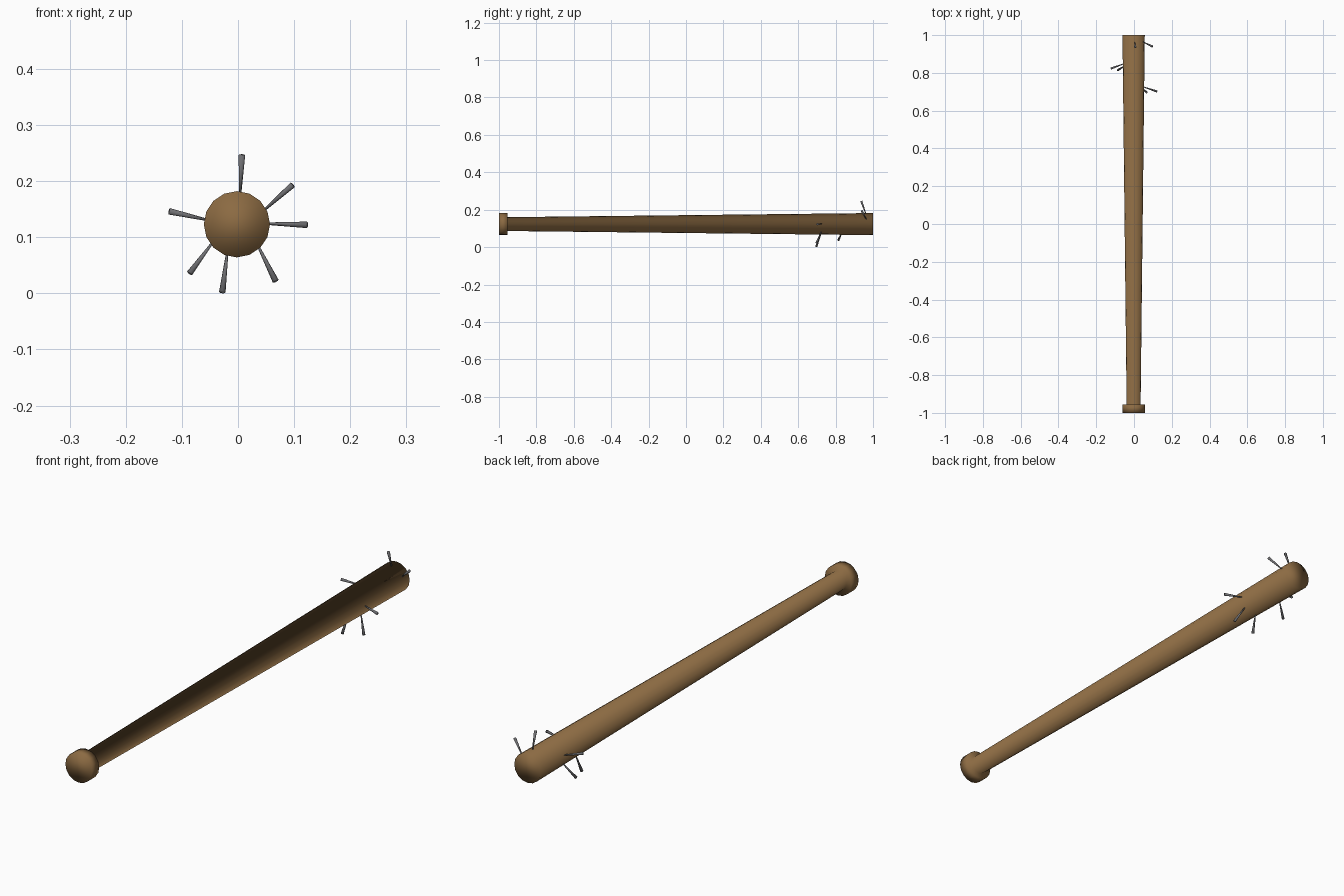
import bpy, bmesh, math
from mathutils import Vector

if "Cube" in bpy.data.objects:
    bpy.data.objects.remove(bpy.data.objects["Cube"])

CX, CZ, SIDES = -0.002, 0.123, 16


def material(name, color):
    m = bpy.data.materials.new(name)
    m.diffuse_color = (*color, 1)
    m.use_nodes = True
    m.node_tree.nodes["Principled BSDF"].inputs["Base Color"].default_value = m.diffuse_color
    return m


wood = material("wood", (0.26, 0.145, 0.055))
steel = material("steel", (0.16, 0.16, 0.17))


def add_object(name, bm, mat):
    bmesh.ops.recalc_face_normals(bm, faces=bm.faces)
    for f in bm.faces:
        f.smooth = True
    mesh = bpy.data.meshes.new(name)
    bm.to_mesh(mesh)
    bm.free()
    mesh.materials.append(mat)
    ob = bpy.data.objects.new(name, mesh)
    bpy.context.collection.objects.link(ob)
    return ob


def loft(name, rings, sides, mat):
    """Skin circles given as (centre, radius) along one straight axis."""
    bm = bmesh.new()
    axis = (rings[-1][0] - rings[0][0]).normalized()
    up = Vector((0, 0, 1)) if abs(axis.z) < 0.9 else Vector((1, 0, 0))
    u = axis.cross(up).normalized()
    v = u.cross(axis)
    loops = []
    for c, r in rings:
        angles = [2 * math.pi * i / sides for i in range(sides)]
        loops.append([bm.verts.new(c + r * (u * math.cos(a) + v * math.sin(a))) for a in angles])
    for a, b in zip(loops, loops[1:]):
        for i in range(sides):
            j = (i + 1) % sides
            bm.faces.new((a[i], a[j], b[j], b[i]))
    bm.faces.new(loops[0])
    bm.faces.new(loops[-1])
    return add_object(name, bm, mat)


# Bat: knob, step down to the handle, long taper out to the barrel end
profile = [(-1.0, 0.059), (-0.955, 0.059), (-0.955, 0.037), (1.0, 0.059)]
loft("bat", [(Vector((CX, y, CZ)), r) for y, r in profile], SIDES, wood)

# Nails: (surface point, outer head), thin inside the wood and wider at the head
nails = [
    ((0.004, 0.960, 0.182), (0.007, 0.937, 0.246)),
    ((0.050, 0.963, 0.151), (0.097, 0.940, 0.193)),
    ((0.055, 0.724, 0.124), (0.123, 0.701, 0.122)),
    ((0.038, 0.722, 0.080), (0.067, 0.697, 0.022)),
    ((-0.020, 0.720, 0.066), (-0.028, 0.696, 0.002)),
    ((-0.048, 0.838, 0.087), (-0.086, 0.814, 0.036)),
    ((-0.060, 0.846, 0.132), (-0.122, 0.823, 0.146)),
]
for i, (base, head) in enumerate(nails, 1):
    base, head = Vector(base), Vector(head)
    root = base - (head - base) * 0.4
    loft(f"nail_{i}", [(root, 0.001), (head, 0.0058)], 8, steel)
